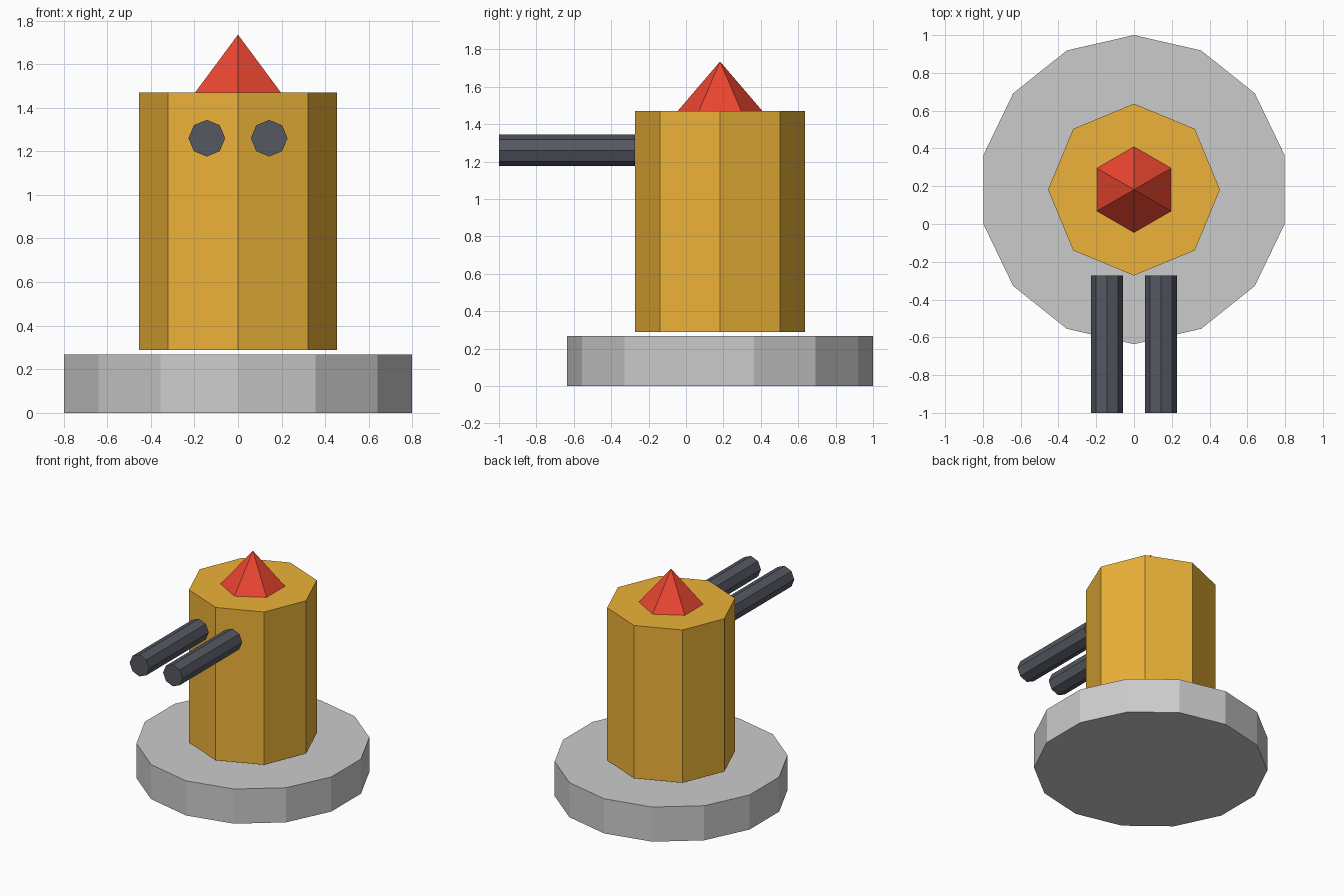
import bpy
import math

if "Cube" in bpy.data.objects:
    bpy.data.objects.remove(bpy.data.objects["Cube"])

AXIS_Y = 0.182  # shared centre line of base, body and cap


def paint(name, rgb):
    mat = bpy.data.materials.new(name)
    mat.diffuse_color = (*rgb, 1.0)
    mat.use_nodes = True
    mat.node_tree.nodes["Principled BSDF"].inputs["Base Color"].default_value = mat.diffuse_color
    return mat


def prism(name, sides, r, lo, hi, mat=None, tip=None):
    """Upright flat-shaded prism, or a cone when tip is 0."""
    bpy.ops.mesh.primitive_cone_add(
        vertices=sides, radius1=r, radius2=r if tip is None else tip,
        depth=hi - lo, location=(0, AXIS_Y, (lo + hi) / 2))
    ob = bpy.context.object
    ob.name = name
    if mat:
        ob.data.materials.append(mat)
    return ob


yellow = paint("yellow", (0.84, 0.45, 0.04))
red = paint("red", (0.82, 0.06, 0.03))
dark = paint("dark_metal", (0.09, 0.098, 0.12))

# Round base, with a small gap below the body
prism("base", 14, 0.818, 0.0, 0.268)

# Octagonal tower body
prism("body", 8, 0.455, 0.288, 1.47, yellow)

# Six-sided pointed cap
prism("cap", 6, 0.227, 1.47, 1.735, red, tip=0.0)

# Twin barrels pointing forward
for side, x in (("left", -0.143), ("right", 0.143)):
    barrel = prism(side + "_barrel", 8, 0.084, 0.0, 0.727, dark)
    barrel.rotation_euler.x = math.radians(90)
    barrel.location = (x, -0.6365, 1.26)
